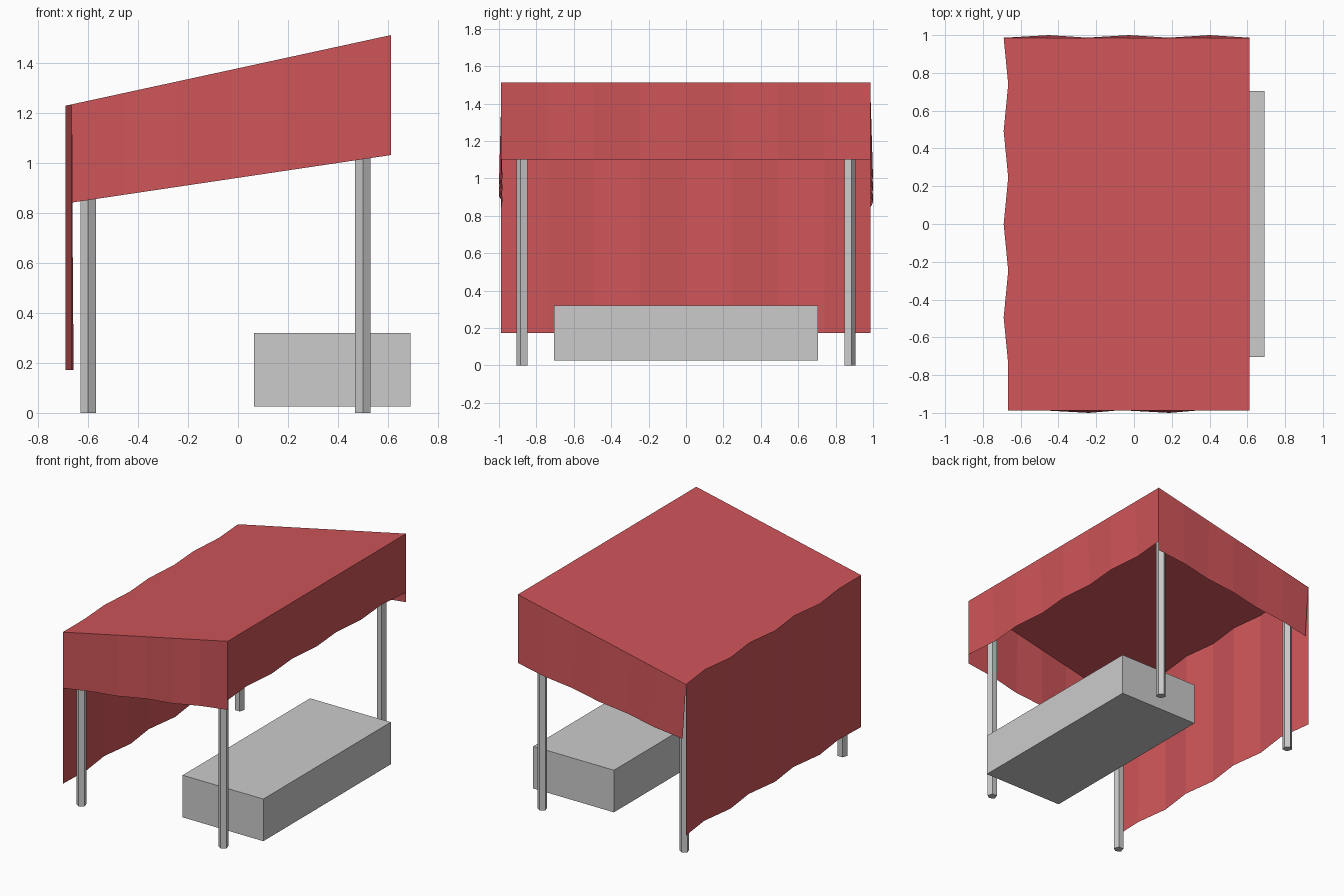
import bpy, bmesh, math

if "Cube" in bpy.data.objects:
    bpy.data.objects.remove(bpy.data.objects["Cube"])

red = bpy.data.materials.new("red_cloth")
red.diffuse_color = (0.62, 0.09, 0.1, 1)
red.use_nodes = True
red.node_tree.nodes["Principled BSDF"].inputs["Base Color"].default_value = red.diffuse_color


def make_object(name, bm, mat=None):
    mesh = bpy.data.meshes.new(name)
    bm.to_mesh(mesh)
    bm.free()
    obj = bpy.data.objects.new(name, mesh)
    bpy.context.collection.objects.link(obj)
    if mat:
        mesh.materials.append(mat)
    return obj


def add_strip(bm, upper, lower):
    """Row of quads between two equally long edge lines."""
    a = [bm.verts.new(p) for p in upper]
    b = [bm.verts.new(p) for p in lower]
    for i in range(len(a) - 1):
        bm.faces.new((a[i], b[i], b[i + 1], a[i + 1]))


# Edge lines of the cloth: wavy back edge, straight front edge
N, M = 8, 6
ys = [-0.988 + 1.974 * i / N for i in range(N + 1)]
back_x = [-0.69 if i % 2 == 0 and i > 0 else -0.666 for i in range(N + 1)]
roof_z = lambda x: 1.512 + (x - 0.612) * 0.217
back_top = [(x, y, roof_z(x)) for x, y in zip(back_x, ys)]
back_low = [(x + (0.008 if i % 2 else 0), y, 0.172)
            for i, (x, y) in enumerate(zip(back_x, ys))]
front_top = [(0.612, y, 1.512) for y in ys]
front_low = [(0.612 - (0.022 if i % 2 else 0), y, 1.10) for i, y in enumerate(ys)]


# Side valance, flat at the top and rippled at the hem
def side_lines(end, out):
    x0, y, _ = back_top[end]
    top, low = [], []
    for i in range(M + 1):
        t = i / M
        x = x0 + (0.612 - x0) * t
        xl = -0.664 + 1.276 * t
        ripple = out[i % 2] if 0 < i < M else 0
        top.append((x, y, roof_z(x)))
        low.append((xl, y + ripple, 0.842 + 0.19 * t))
    return top, low


bm = bmesh.new()
add_strip(bm, front_top, back_top)                     # roof
add_strip(bm, back_top, back_low)                      # back curtain
add_strip(bm, front_low, front_top)                    # front valance
add_strip(bm, *side_lines(0, (-0.012, 0.006)))         # side valances
add_strip(bm, *side_lines(N, (0.0, 0.014)))
bmesh.ops.remove_doubles(bm, verts=bm.verts, dist=0.0005)
bmesh.ops.recalc_face_normals(bm, faces=bm.faces)
if sum(f.normal.z for f in bm.faces if abs(f.normal.z) > 0.8) < 0:
    bmesh.ops.reverse_faces(bm, faces=bm.faces)
make_object("cloth_canopy", bm, red)

# Five-sided poles, one corner facing outwards
R = 0.0325
for xname, px in (("back", -0.6), ("front", 0.5)):
    for side, s in (("left", -1), ("right", 1)):
        bm = bmesh.new()
        ring = [bm.verts.new((px + R * math.sin(a), s * (0.875 + R * math.cos(a)), 0))
                for a in (2 * math.pi * k / 5 for k in range(5))]
        base = bm.faces.new(ring)
        top = bmesh.ops.extrude_face_region(bm, geom=[base])["geom"]
        for v in top:
            if isinstance(v, bmesh.types.BMVert):
                v.co.z = roof_z(px) - 0.015
        bmesh.ops.recalc_face_normals(bm, faces=bm.faces)
        make_object(f"{xname}_{side}_pole", bm)

# Counter box
bm = bmesh.new()
bmesh.ops.create_cube(bm, size=1)
for v in bm.verts:
    v.co = (0.3775 + v.co.x * 0.625, v.co.y * 1.41, 0.1725 + v.co.z * 0.295)
make_object("counter_box", bm)
